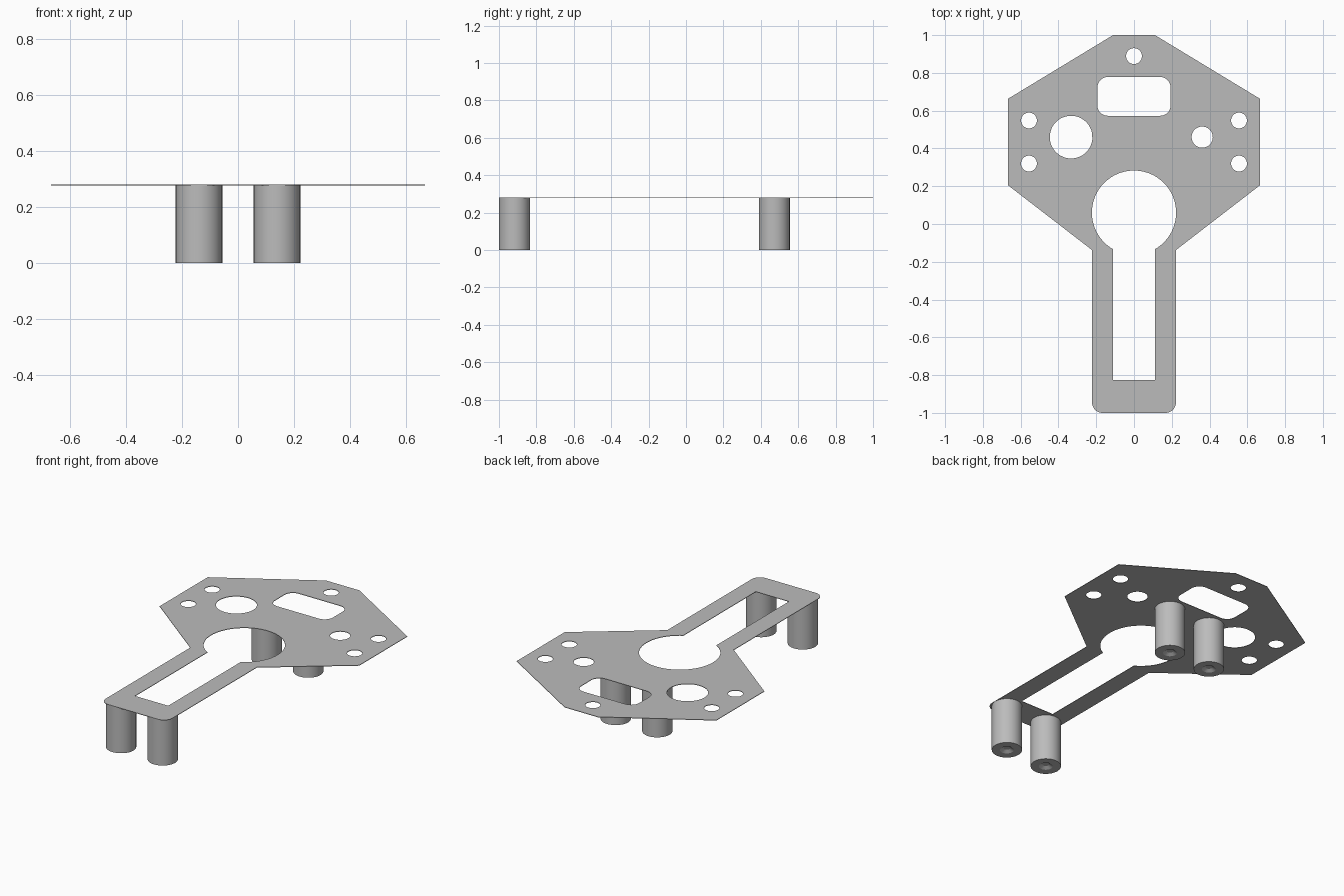
import bpy, bmesh
from math import sin, cos, pi, asin, sqrt

cube = bpy.data.objects.get("Cube")
if cube:
    bpy.data.objects.remove(cube)

TOP, THICK = 0.28, 0.003


def material(name, value):
    m = bpy.data.materials.new(name)
    m.use_nodes = True
    col = (value, value, value, 1)
    m.diffuse_color = col
    m.node_tree.nodes["Principled BSDF"].inputs["Base Color"].default_value = col
    return m


def finish(bm, name, mat):
    bmesh.ops.recalc_face_normals(bm, faces=bm.faces)
    me = bpy.data.meshes.new(name)
    bm.to_mesh(me)
    bm.free()
    me.materials.append(mat)
    ob = bpy.data.objects.new(name, me)
    bpy.context.collection.objects.link(ob)
    return ob


def arc(x, y, r, a0, a1, n):
    return [(x + r * cos(a0 + (a1 - a0) * i / n), y + r * sin(a0 + (a1 - a0) * i / n))
            for i in range(n + 1)]


def circle(x, y, r, n=48):
    return arc(x, y, r, 0, 2 * pi, n)[:-1]


def rounded_rect(hx, y0, y1, r):
    corners = [(hx - r, y1 - r), (r - hx, y1 - r), (r - hx, y0 + r), (hx - r, y0 + r)]
    return [p for i, (x, y) in enumerate(corners)
            for p in arc(x, y, r, i * pi / 2, (i + 1) * pi / 2, 8)]


grey = material("light grey", 0.5)

# Plate outline: right half, then mirrored
half = [(0.111, 1.0), (0.667, 0.663), (0.667, 0.205), (0.222, -0.138)]
half += arc(0.167, -0.945, 0.055, 0, -pi / 2, 8)
outline = half + [(-x, y) for x, y in reversed(half)]

# Keyhole opening: round window joined to the arm slot
R, CY, SLOT = 0.223, 0.06, 0.111
a = asin(SLOT / R)
keyhole = arc(0, CY, R, -pi / 2 + a, 3 * pi / 2 - a, 64)
keyhole += [(-SLOT, -0.825), (SLOT, -0.825)]

# Remaining openings
loops = [outline, keyhole, rounded_rect(0.194, 0.573, 0.778, 0.055),
         circle(0, 0.889, 0.042), circle(-0.333, 0.46, 0.113), circle(0.361, 0.46, 0.056)]
for x in (-0.556, 0.556):
    for y in (0.548, 0.32):
        loops.append(circle(x, y, 0.042))

# Flat plate
bm = bmesh.new()
for pts in loops:
    vs = [bm.verts.new((x, y, TOP - THICK)) for x, y in pts]
    for i, v in enumerate(vs):
        bm.edges.new((v, vs[(i + 1) % len(vs)]))
bmesh.ops.triangle_fill(bm, use_beauty=True, use_dissolve=False, edges=bm.edges[:], normal=(0, 0, 1))
ext = bmesh.ops.extrude_face_region(bm, geom=bm.faces[:], use_keep_orig=True)
top_verts = [g for g in ext["geom"] if isinstance(g, bmesh.types.BMVert)]
bmesh.ops.translate(bm, verts=top_verts, vec=(0, 0, THICK))
finish(bm, "mounting_plate", grey)


# Standoffs: lathed cylinder with a small recess underneath
def standoff(name, x, y, n=48):
    profile = [(0.083, TOP - THICK), (0.083, 0), (0.038, 0), (0.018, 0.012)]
    bm = bmesh.new()
    rings = [[bm.verts.new((x + px, y + py, z)) for px, py in circle(0, 0, r, n)]
             for r, z in profile]
    for lo, hi in zip(rings, rings[1:]):
        for i in range(n):
            j = (i + 1) % n
            bm.faces.new((lo[i], lo[j], hi[j], hi[i]))
    bm.faces.new(rings[0])
    bm.faces.new(rings[-1])
    ob = finish(bm, name, grey)
    bpy.ops.object.select_all(action='DESELECT')
    ob.select_set(True)
    bpy.context.view_layer.objects.active = ob
    bpy.ops.object.shade_smooth_by_angle(angle=pi / 6)


for end, y in (("front", -0.917), ("back", 0.472)):
    for side, x in (("right", -0.139), ("left", 0.139)):
        standoff(f"{end}_{side}_standoff", x, y)
